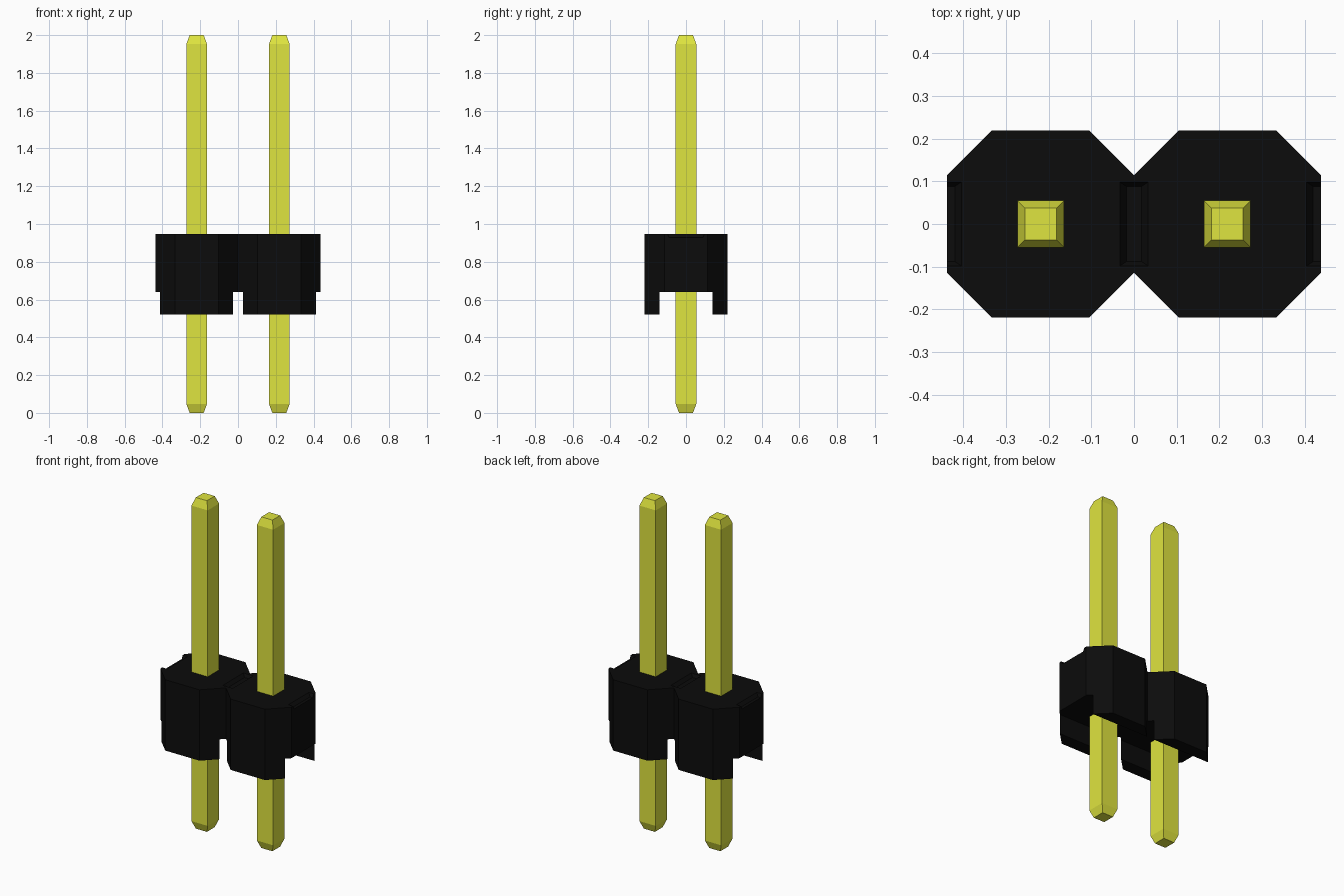
import bpy, bmesh

if "Cube" in bpy.data.objects:
    bpy.data.objects.remove(bpy.data.objects["Cube"])

PITCH = 0.4375          # spacing between pins
R = PITCH / 2           # half width of one housing cell
C = 0.1145              # half length of the octagon's end faces
Z0, Z_STEP, Z1 = 0.52, 0.64, 0.948


def material(name, rgb):
    m = bpy.data.materials.new(name)
    m.diffuse_color = (*rgb, 1)
    m.use_nodes = True
    m.node_tree.nodes["Principled BSDF"].inputs["Base Color"].default_value = m.diffuse_color
    return m


def loft(name, rings, mat=None):
    """Closed solid through a stack of rings with equal point counts."""
    bm = bmesh.new()
    loops = [[bm.verts.new(p) for p in ring] for ring in rings]
    n = len(loops[0])
    for a, b in zip(loops, loops[1:]):
        for i in range(n):
            j = (i + 1) % n
            bm.faces.new((a[i], a[j], b[j], b[i]))
    bm.faces.new(loops[0][::-1])
    bm.faces.new(loops[-1])
    bmesh.ops.recalc_face_normals(bm, faces=bm.faces)
    mesh = bpy.data.meshes.new(name)
    bm.to_mesh(mesh)
    bm.free()
    obj = bpy.data.objects.new(name, mesh)
    bpy.context.collection.objects.link(obj)
    if mat:
        mesh.materials.append(mat)
    return obj


def rect(x, hx, hy, z):
    return [(x - hx, -hy, z), (x + hx, -hy, z), (x + hx, hy, z), (x - hx, hy, z)]


def cut(target, cutter):
    mod = target.modifiers.new("cut", 'BOOLEAN')
    mod.operation, mod.solver, mod.object = 'DIFFERENCE', 'EXACT', cutter
    bpy.context.view_layer.objects.active = target
    bpy.ops.object.modifier_apply(modifier=mod.name)
    bpy.data.objects.remove(cutter)


black = material("black_plastic", (0.0035, 0.0035, 0.0035))
gold = material("gold_metal", (0.74, 0.78, 0.05))

# Housing: two joined octagons in plan
front = [(-2 * R, -C), (-R - C, -R), (-R + C, -R), (0, -C),
         (R - C, -R), (R + C, -R), (2 * R, -C)]
plan = front + [(-x, -y) for x, y in front if abs(x) <= 2 * R]
housing = loft("housing", [[(x, y, z) for x, y in plan] for z in (Z0, Z1)], black)

# Channel along the underside leaves the four feet
cut(housing, loft("channel_cutter", [rect(0, 0.6, 0.14, z) for z in (0.4, Z_STEP)]))

# Shallow break notches across the top, between cells and at both ends
for x in (-PITCH, 0, PITCH):
    cut(housing, loft("notch_cutter", [rect(x, 0.018, 0.088, Z1 - 0.02),
                                       rect(x, 0.048, 0.108, Z1 + 0.02)]))

# Square pins with tapered tips
for side, x in (("left", -R), ("right", R)):
    loft(side + "_pin", [rect(x, h, h, z) for h, z in
                         ((0.037, 0), (0.0545, 0.047), (0.0545, 1.953), (0.037, 2))], gold)
